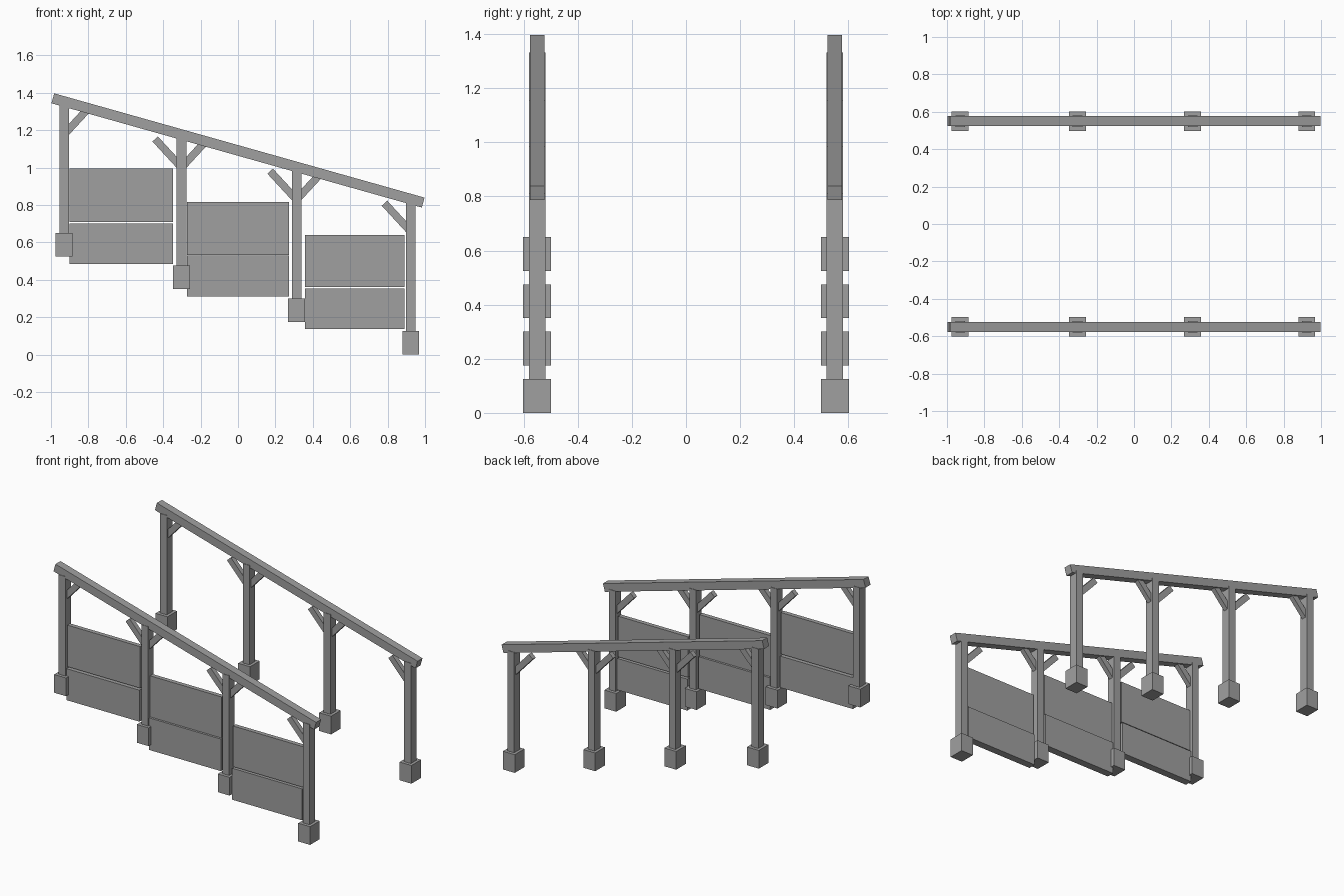
import bpy
import math
from mathutils import Matrix, Vector

cube = bpy.data.objects.get("Cube")
if cube:
    bpy.data.objects.remove(cube, do_unlink=True)

# One plain grey for everything
grey = bpy.data.materials.new("plain_grey")
grey.use_nodes = True
colour = (0.35, 0.35, 0.35, 1.0)
grey.diffuse_color = colour
grey.node_tree.nodes["Principled BSDF"].inputs["Base Color"].default_value = colour


def box(name, centre, size, tilt=0.0):
    """Box with the given size, tilted downwards to +x about the y axis."""
    bpy.ops.mesh.primitive_cube_add(size=1)
    ob = bpy.context.object
    ob.name = name
    ob.data.transform(Matrix.Diagonal((*size, 1)))
    ob.location = centre
    ob.rotation_euler = (0, tilt, 0)
    ob.data.materials.append(grey)
    return ob


def strut(name, start, end, thick, depth):
    """Square-ended timber between two points in an xz plane."""
    a, b = Vector(start), Vector(end)
    d = b - a
    return box(name, (a + b) / 2, (d.length, depth, thick), math.atan2(-d.z, d.x))


ROW_Y = 0.55
POST_X = (-0.93, -0.302, 0.313, 0.924)
FOOT_STEP = 0.175
SLOPE = 0.28


def beam_underside(x):
    return 1.345 - SLOPE * (x + 1)


# Two matching rows of posts, each under a sloping beam
for row, y in (("front", -ROW_Y), ("back", ROW_Y)):
    strut(row + "_beam", (-0.99, y, 1.37), (0.99, y, 0.8125), 0.055, 0.054)
    last = len(POST_X) - 1
    for i, x in enumerate(POST_X):
        base = FOOT_STEP * (last - i)
        top = beam_underside(x - 0.025)
        tag = f"{row}_{i + 1}"
        box("foot_" + tag, (x, y, base + 0.0625), (0.09, 0.104, 0.125))
        box("post_" + tag, (x, y, (base + 0.1 + top) / 2), (0.051, 0.061, top - base - 0.1))
        # Diagonal braces, left off at the outer ends of the row
        for side, reach, rise in ((-1, 0.141, 0.004), (1, 0.128, 0.018)):
            if (side < 0 and i == 0) or (side > 0 and i == last):
                continue
            strut("brace_" + tag, (x, y, top - 0.157),
                  (x + side * reach, y, top - rise), 0.04, 0.032)

# Stepped wall panels between the front posts: x range, bottom, split, top
BAYS = (
    (-0.9, -0.347, 0.484, 0.70, 0.71, 0.995),
    (-0.272, 0.272, 0.31, 0.53, 0.533, 0.815),
    (0.358, 0.89, 0.137, 0.353, 0.36, 0.639),
)
for n, (x0, x1, low, mid, mid_up, high) in enumerate(BAYS, 1):
    cx, w = (x0 + x1) / 2, x1 - x0
    box(f"lower_panel_{n}", (cx, -ROW_Y, (low + mid) / 2), (w, 0.05, mid - low))
    box(f"upper_panel_{n}", (cx, -ROW_Y, (mid_up + high) / 2), (w, 0.03, high - mid_up))
